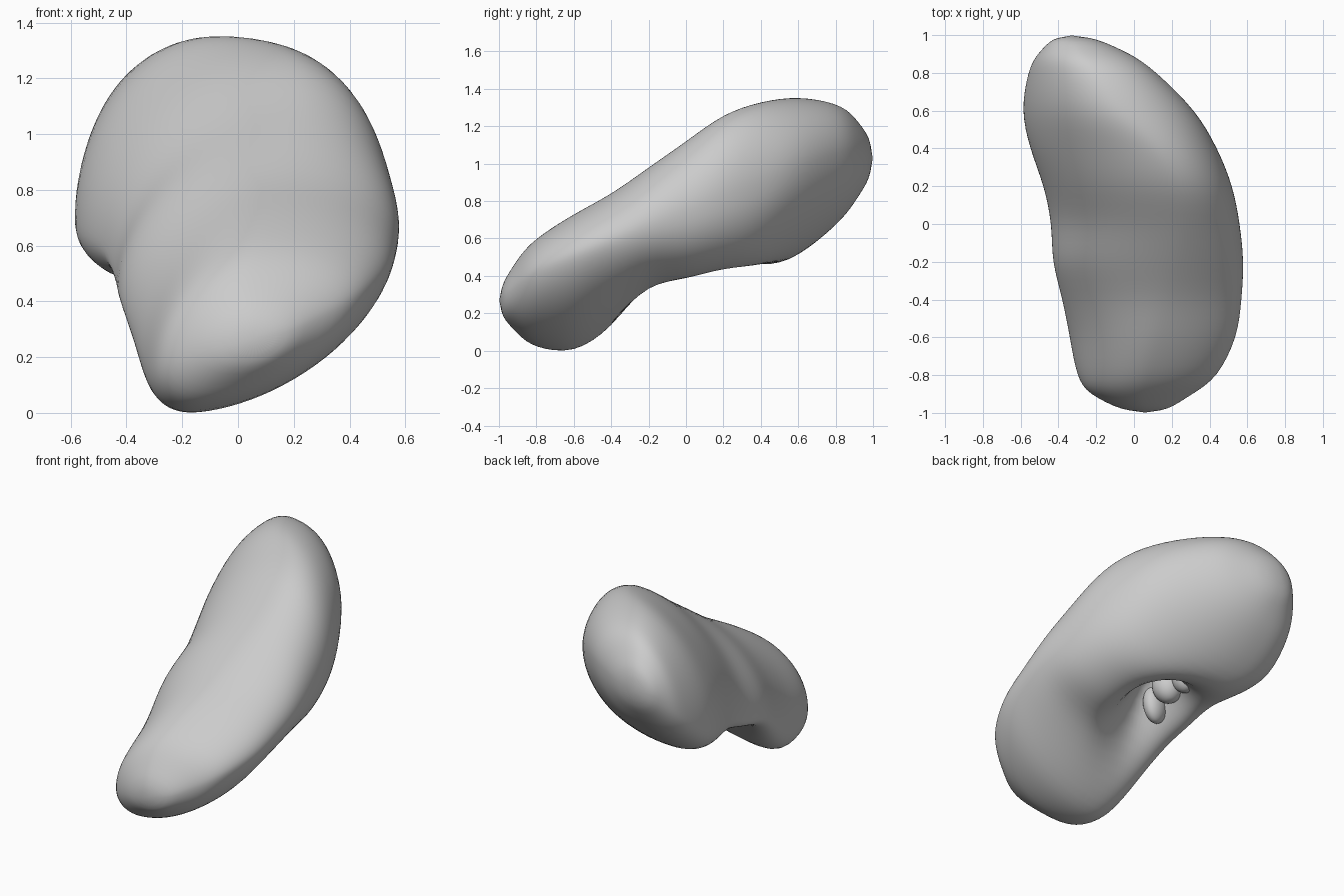
import bpy, bmesh, math
from mathutils import Vector

cube = bpy.data.objects.get("Cube")
if cube:
    bpy.data.objects.remove(cube)

grey = bpy.data.materials.new("soft grey")
grey.use_nodes = True
COLOUR = (0.6, 0.6, 0.6, 1)
grey.diffuse_color = COLOUR
grey.node_tree.nodes["Principled BSDF"].inputs["Base Color"].default_value = COLOUR

# Stations: y, left x, right x, low z, high z, then where each extreme sits
# as a fraction of the section: left height, right height, top x, bottom x,
# and last the flatness of the lower right quarter
STATIONS = [
    (-0.98, -0.07, 0.18, 0.18, 0.36, 0.4, 0.6, 0.5, 0.4, 1),
    (-0.9, -0.23, 0.31, 0.09, 0.49, 0.32, 0.65, 0.5, 0.3, 1.1),
    (-0.8, -0.3, 0.44, 0.02, 0.6, 0.28, 0.7, 0.5, 0.22, 1.2),
    (-0.6, -0.34, 0.54, 0.0, 0.73, 0.28, 0.7, 0.52, 0.2, 1.25),
    (-0.4, -0.38, 0.57, 0.12, 0.84, 0.28, 0.65, 0.57, 0.24, 1.2),
    (-0.2, -0.43, 0.58, 0.3, 0.98, 0.2, 0.55, 0.62, 0.35, 1),
    (0, -0.44, 0.56, 0.36, 1.12, 0.16, 0.5, 0.66, 0.48, 0.9),
    (0.2, -0.48, 0.52, 0.41, 1.26, 0.22, 0.5, 0.67, 0.5, 0.85),
    (0.4, -0.55, 0.44, 0.43, 1.33, 0.25, 0.52, 0.65, 0.45, 0.9),
    (0.6, -0.59, 0.32, 0.51, 1.355, 0.22, 0.56, 0.55, 0.3, 1),
    (0.8, -0.56, 0.12, 0.67, 1.32, 0.25, 0.6, 0.54, 0.3, 1),
    (0.9, -0.51, -0.02, 0.79, 1.25, 0.34, 0.6, 0.5, 0.38, 1),
    (0.98, -0.43, -0.2, 0.92, 1.14, 0.45, 0.55, 0.5, 0.45, 1),
]
SEGMENTS = 48


def between(i, t):
    """Smoothly interpolated station between i and i + 1."""
    last = len(STATIONS) - 1
    rows = [STATIONS[min(max(i + k, 0), last)] for k in (-1, 0, 1, 2)]
    return [b + t / 2 * (c - a + t * (2 * a - 5 * b + 4 * c - d + t * (3 * (b - c) + d - a)))
            for a, b, c, d in zip(*rows)]


def outline(row, angle):
    """Point on a section made of four quarter ovals that meet at its extremes."""
    y, x0, x1, z0, z1, left, right, top, bottom, flat = row
    c, s = math.cos(angle), math.sin(angle)
    cx = x0 + (x1 - x0) * (top if s > 0 else bottom)
    cz = z0 + (z1 - z0) * (right if c > 0 else left)
    if c > 0:
        power = 1 if s > 0 else flat
    else:
        power = 1.1 if s > 0 else 0.85
    x = cx + math.copysign(abs(c) ** power, c) * (x1 - cx if c > 0 else cx - x0)
    z = cz + math.copysign(abs(s) ** power, s) * (z1 - cz if s > 0 else cz - z0)
    return Vector((x, y, z))


def hollow(p, low, high):
    """Press the underside up into a notch, leaving a lip on its left."""
    near = math.exp(-((p.x + 0.1) / 0.16) ** 2 - ((p.y - 0.04) / 0.24) ** 2)
    under = min(max(((low + high) / 2 - p.z) / 0.2, 0), 1)
    return p + Vector((0, 0, 0.36)) * near * under


def finish(obj, level):
    obj.data.materials.append(grey)
    mod = obj.modifiers.new("Smooth", "SUBSURF")
    mod.levels = mod.render_levels = level
    for face in obj.data.polygons:
        face.use_smooth = True


# Bean-shaped body lofted from the sections
bm = bmesh.new()
rings = []
rows = [between(i, t) for i in range(len(STATIONS) - 1) for t in (0, 0.5)]
rows.append(STATIONS[-1])
for row in rows:
    points = [outline(row, math.tau * s / SEGMENTS) for s in range(SEGMENTS)]
    rings.append([bm.verts.new(hollow(p, row[3], row[4])) for p in points])
for r, q in zip(rings, rings[1:]):
    for s in range(SEGMENTS):
        n = (s + 1) % SEGMENTS
        bm.faces.new((r[s], r[n], q[n], q[s]))
for ring, tip in ((rings[0], (0.06, -1.0, 0.27)), (rings[-1], (-0.33, 1.0, 1.03))):
    pole = bm.verts.new(tip)
    for s in range(SEGMENTS):
        bm.faces.new((ring[s], ring[(s + 1) % SEGMENTS], pole))
bmesh.ops.recalc_face_normals(bm, faces=bm.faces)
mesh = bpy.data.meshes.new("body")
bm.to_mesh(mesh)
bm.free()
body = bpy.data.objects.new("body", mesh)
bpy.context.collection.objects.link(body)
finish(body, 1)


# Vessel stumps nestled in the notch
def vessel(name, place, size, turn):
    bpy.ops.mesh.primitive_uv_sphere_add(segments=16, ring_count=10, location=place)
    obj = bpy.context.object
    obj.name = name
    obj.scale = size
    obj.rotation_euler = [math.radians(v) for v in turn]
    finish(obj, 1)


vessel("front_vessel", (-0.22, -0.06, 0.56), (0.1, 0.07, 0.13), (0, 0, 20))
vessel("middle_vessel", (-0.2, 0.08, 0.62), (0.1, 0.1, 0.12), (10, 0, 0))
vessel("back_vessel", (-0.22, 0.22, 0.62), (0.08, 0.09, 0.1), (15, 0, 0))
